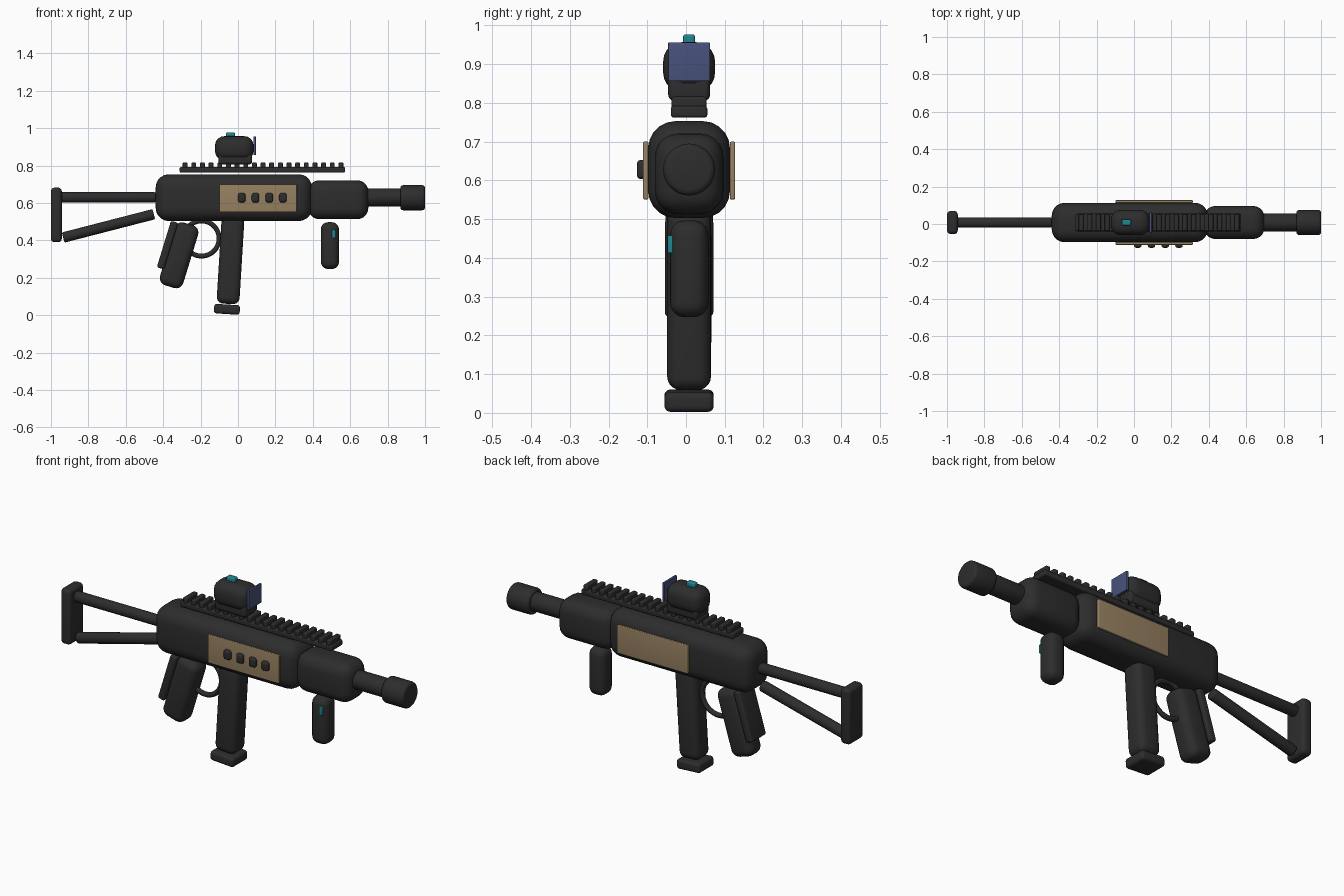
import bpy, math
from mathutils import Vector

cube = bpy.data.objects.get("Cube")
if cube:
    bpy.data.objects.remove(cube)

YC = 0.008  # centre plane of the model


def material(name, rgb):
    m = bpy.data.materials.new(name)
    m.use_nodes = True
    m.diffuse_color = (*rgb, 1)
    m.node_tree.nodes["Principled BSDF"].inputs["Base Color"].default_value = (*rgb, 1)
    return m


BLACK = material("matte black", (0.026, 0.026, 0.027))
TAN = material("tan", (0.31, 0.22, 0.12))
TEAL = material("teal", (0.015, 0.23, 0.28))
BLUE = material("lens blue", (0.065, 0.085, 0.2))


def finish(name, mat, bevel, segments=5):
    ob = bpy.context.object
    ob.name = name
    ob.data.materials.append(mat)
    if bevel:
        mod = ob.modifiers.new("Rounding", 'BEVEL')
        mod.width = bevel
        mod.segments = segments
        mod.limit_method = 'ANGLE'
        bpy.ops.object.modifier_apply(modifier=mod.name)
    bpy.ops.object.shade_smooth_by_angle(angle=math.radians(35))
    return ob


def box(name, x, z, width, mat=BLACK, bevel=0.01, y=YC, tilt=0):
    """Rounded box from x and z ranges, centred on y, leaned about y by tilt degrees."""
    centre = ((x[0] + x[1]) / 2, y, (z[0] + z[1]) / 2)
    bpy.ops.mesh.primitive_cube_add(size=1, location=centre)
    ob = bpy.context.object
    ob.scale = (x[1] - x[0], width, z[1] - z[0])
    bpy.ops.object.transform_apply(location=False, rotation=False, scale=True)
    finish(name, mat, bevel)
    ob.rotation_euler.y = math.radians(tilt)
    return ob


def tube(name, start, end, radius, bevel=0.008):
    """Round bar between two (x, z) points on the centre plane."""
    a, b = Vector((start[0], YC, start[1])), Vector((end[0], YC, end[1]))
    bpy.ops.mesh.primitive_cylinder_add(vertices=32, radius=radius,
                                        depth=(b - a).length, location=(a + b) / 2)
    ob = finish(name, BLACK, bevel, 3)
    ob.rotation_euler = (b - a).to_track_quat('Z', 'Y').to_euler()
    return ob


# Main body and barrel
box("receiver", (-0.44, 0.395), (0.503, 0.753), 0.211, bevel=0.07)
box("handguard", (0.375, 0.697), (0.513, 0.721), 0.177, bevel=0.06)
tube("barrel", (0.66, 0.63), (0.9, 0.63), 0.048)
tube("muzzle", (0.868, 0.628), (1.0, 0.628), 0.067, 0.015)

# Side panels and front buttons
for side, y in (("right", -0.104), ("left", 0.12)):
    box(side + "_panel", (-0.1, 0.315), (0.551, 0.7), 0.014, TAN, 0.004, y)
for i in range(4):
    x = 0.02 + i * 0.0735
    box(f"side_button_{i + 1}", (x - 0.02, x + 0.02), (0.603, 0.653), 0.03, bevel=0.012, y=-0.112)

# Top rail with evenly spaced teeth
box("rail", (-0.312, 0.573), (0.762, 0.792), 0.094, bevel=0.008)
for i in range(19):
    x = -0.283 + i * 0.0463
    box(f"rail_tooth_{i + 1}", (x - 0.013, x + 0.013), (0.785, 0.816), 0.09, bevel=0.006)

# Sight
box("sight_mount", (-0.105, 0.075), (0.806, 0.87), 0.108, bevel=0.015)
box("sight_housing", (-0.123, 0.083), (0.828, 0.957), 0.134, bevel=0.05)
box("sight_lens", (0.083, 0.096), (0.856, 0.956), 0.108, BLUE, 0.003)
box("sight_button", (-0.065, -0.016), (0.94, 0.977), 0.031, TEAL, 0.007)

# Folding stock
tube("stock_upper_bar", (-0.96, 0.63), (-0.44, 0.63), 0.028)
tube("stock_lower_bar", (-0.935, 0.415), (-0.45, 0.54), 0.028)
box("butt_plate", (-1.0, -0.942), (0.39, 0.682), 0.123, bevel=0.02)

# Rear grip with back strap, and trigger guard
box("rear_grip", (-0.38, -0.25), (0.145, 0.495), 0.115, bevel=0.04, tilt=17)
box("grip_back_strap", (-0.397, -0.357), (0.245, 0.505), 0.125, bevel=0.012, tilt=17)
bpy.ops.mesh.primitive_torus_add(major_segments=48, minor_segments=12, major_radius=0.094,
                                 minor_radius=0.013, location=(-0.195, YC, 0.41),
                                 rotation=(math.pi / 2, 0, 0))
finish("trigger_guard", BLACK, 0)

# Magazine
box("magazine", (-0.101, 0.021), (0.06, 0.53), 0.113, bevel=0.035, tilt=3.5)
box("magazine_base", (-0.128, 0.01), (0.006, 0.057), 0.127, bevel=0.015, tilt=3.5)

# Front grip with its button
box("front_grip", (0.443, 0.54), (0.247, 0.497), 0.099, bevel=0.038)
box("front_grip_button", (0.502, 0.523), (0.412, 0.458), 0.03, TEAL, 0.004, -0.033)
